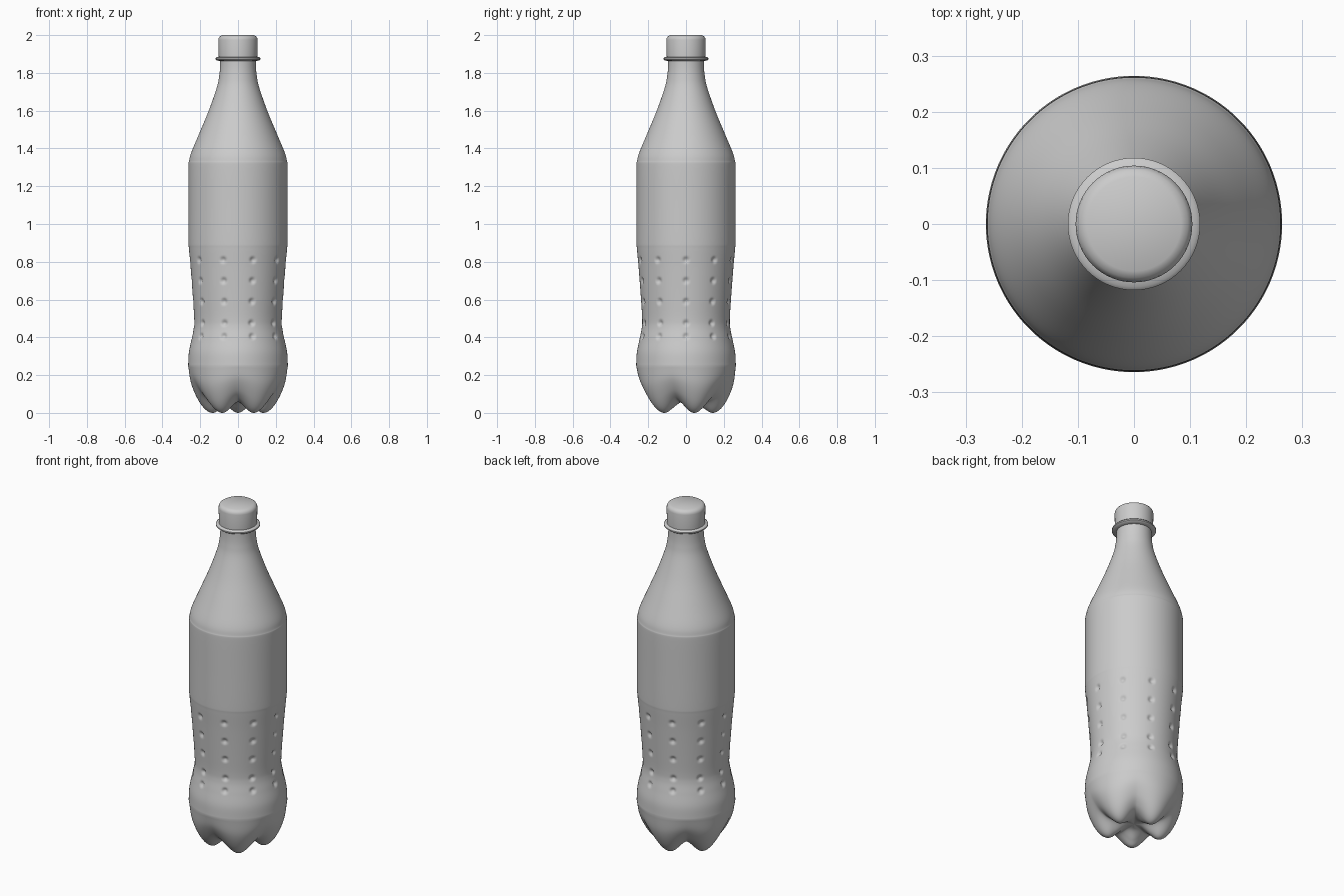
import bpy, bmesh, math
from mathutils import Vector

cube = bpy.data.objects.get("Cube")
if cube:
    bpy.data.objects.remove(cube)

grey = bpy.data.materials.new("plain grey")
grey.use_nodes = True
GREY = (0.6, 0.6, 0.6, 1)
grey.diffuse_color = GREY
grey.node_tree.nodes["Principled BSDF"].inputs["Base Color"].default_value = GREY


def smooth_path(pts, step):
    """Spline through (radius, height) points; step gives the sample count of a span."""
    pts = [Vector(p) for p in pts]
    ends = [pts[0] * 2 - pts[1]] + pts + [pts[-1] * 2 - pts[-2]]
    out = []
    for a, b, c, d in zip(ends, ends[1:], ends[2:], ends[3:]):
        n = step(b, c)
        for i in range(n):
            t = i / n
            out.append(0.5 * (2 * b + (c - a) * t + (2 * a - 5 * b + 4 * c - d) * t ** 2
                              + (3 * b - 3 * c + d - a) * t ** 3))
    return out + [pts[-1]]


def revolve(name, rows, segs, point):
    """Sweep rows round the z axis; the first and last rows are closed with a fan or cap."""
    bm = bmesh.new()
    rings = [[bm.verts.new(point(row, math.tau * k / segs)) for k in range(segs)] for row in rows]
    for lower, upper in zip(rings, rings[1:]):
        for k in range(segs):
            j = (k + 1) % segs
            bm.faces.new((lower[k], lower[j], upper[j], upper[k]))
    bm.faces.new(rings[0][::-1])
    bm.faces.new(rings[-1])
    mesh = bpy.data.meshes.new(name)
    bm.to_mesh(mesh)
    bm.free()
    obj = bpy.data.objects.new(name, mesh)
    bpy.context.collection.objects.link(obj)
    mesh.materials.append(grey)
    bpy.ops.object.select_all(action="DESELECT")
    obj.select_set(True)
    bpy.context.view_layer.objects.active = obj
    bpy.ops.object.shade_smooth_by_angle(angle=math.radians(40))
    return obj


def round_point(row, angle):
    return (row[0] * math.cos(angle), row[0] * math.sin(angle), row[1])


# Base: one profile through a foot, one through a groove, blended five times round
foot = [(0.004, 0.06), (0.05, 0.052), (0.10, 0.02), (0.14, 0.0), (0.18, 0.018),
        (0.218, 0.07), (0.25, 0.15), (0.264, 0.25)]
groove = [(0.004, 0.06), (0.05, 0.06), (0.10, 0.058), (0.14, 0.065), (0.175, 0.083),
          (0.213, 0.12), (0.247, 0.18), (0.264, 0.25)]
foot_rows = smooth_path(foot, lambda b, c: 7)
groove_rows = smooth_path(groove, lambda b, c: 7)

# Side: waist, straight label wall, shoulder and neck
side = [(0.264, 0.25), (0.26, 0.32), (0.246, 0.39), (0.234, 0.45), (0.232, 0.50),
        (0.238, 0.60), (0.25, 0.76), (0.26, 0.87), (0.262, 0.91), (0.262, 1.1), (0.262, 1.30),
        (0.259, 1.335), (0.247, 1.38), (0.205, 1.48), (0.155, 1.60), (0.113, 1.72),
        (0.1, 1.78), (0.095, 1.83), (0.094, 1.89)]
side_rows = smooth_path(side, lambda b, c: max(4, math.ceil((c.y - b.y) / 0.007)) if b.y < 0.86 else 5)

DENT_HEIGHTS = (0.405, 0.475, 0.59, 0.70, 0.81)
DENT_SPACING = math.tau / 10


def body_point(row, angle):
    low, high = row
    blend = (0.5 + 0.5 * math.cos(5 * (angle - math.pi / 2))) ** 0.8
    r, z = high.lerp(low, blend)
    # Round dents in ten columns
    across = r * (angle - DENT_SPACING * round(angle / DENT_SPACING))
    for height in DENT_HEIGHTS:
        d = math.hypot(across, z - height) / 0.022
        if d < 1:
            r -= 0.011 * (1 - d * d) ** 2
    return round_point((r, z), angle)


rows = list(zip(foot_rows, groove_rows)) + [(p, p) for p in side_rows[1:]]
revolve("bottle_body", rows, 220, body_point)

# Neck flange and screw cap
revolve("neck_flange", [(0.094, 1.862), (0.112, 1.866), (0.118, 1.871), (0.118, 1.878),
                        (0.112, 1.884), (0.094, 1.886)], 64, round_point)
revolve("screw_cap", [(0.102, 1.882), (0.104, 1.975), (0.102, 1.985), (0.096, 1.993),
                      (0.084, 2.0)], 64, round_point)
